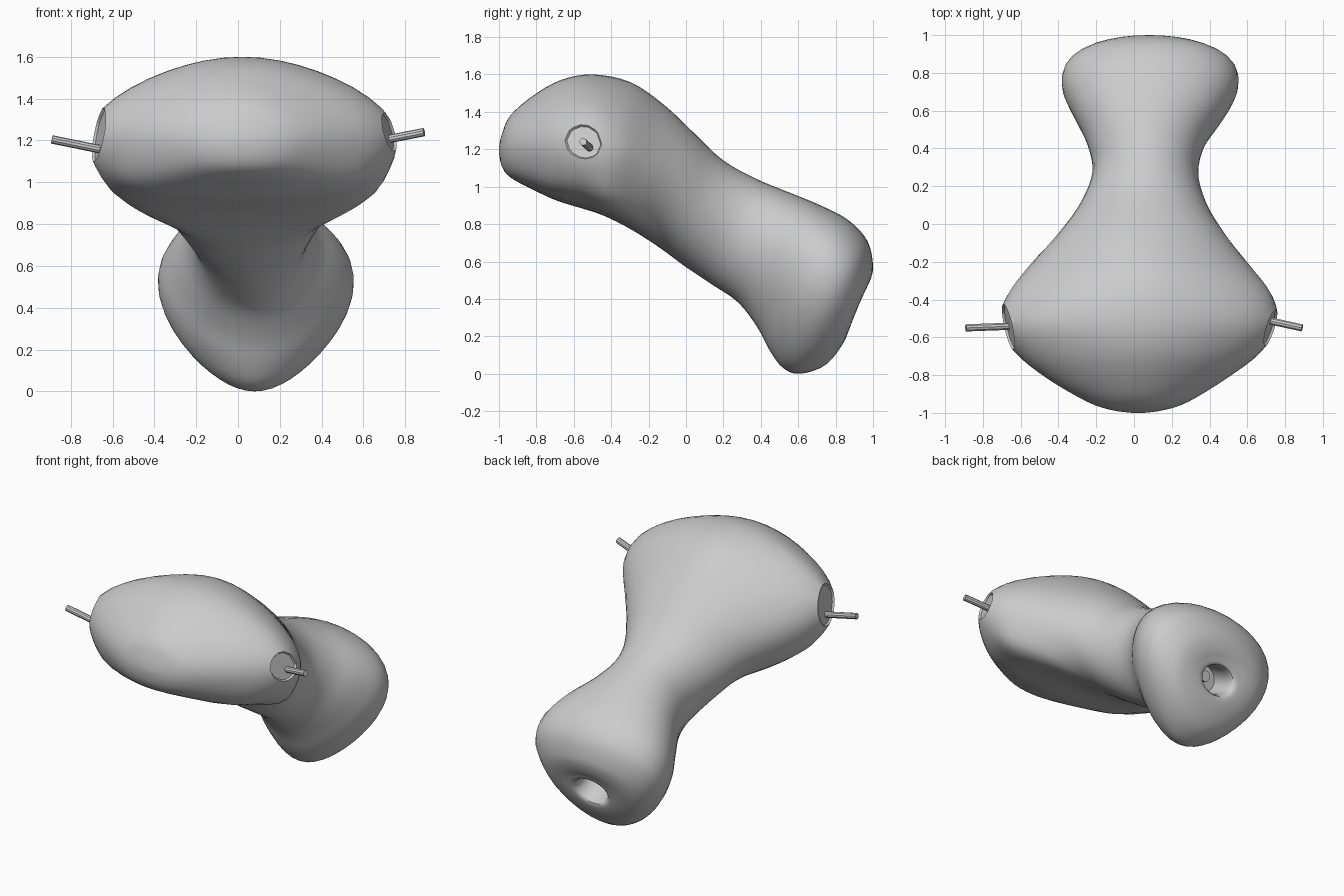
import bpy, bmesh, math
from mathutils import Vector

if "Cube" in bpy.data.objects:
    bpy.data.objects.remove(bpy.data.objects["Cube"])

SEG, SUB = 40, 4

# upper point (y, z), lower point (y, z), centre x, half width, skew (+ wide on top, - wide below)
STATIONS = [
    (-1.00, 1.21, -1.00, 1.18, 0.02, 0.03, 0.0),
    (-0.985, 1.28, -0.985, 1.11, 0.02, 0.14, 0.0),
    (-0.94, 1.38, -0.94, 1.05, 0.02, 0.27, -0.05),
    (-0.82, 1.485, -0.82, 0.985, 0.015, 0.47, -0.1),
    (-0.67, 1.57, -0.69, 0.925, 0.02, 0.645, -0.11),
    (-0.50, 1.60, -0.56, 0.885, 0.02, 0.735, -0.1),
    (-0.30, 1.56, -0.44, 0.845, 0.03, 0.695, -0.14),
    (-0.12, 1.44, -0.30, 0.775, 0.03, 0.575, -0.12),
    (0.04, 1.29, -0.15, 0.68, 0.04, 0.44, -0.02),
    (0.20, 1.14, 0.00, 0.57, 0.05, 0.335, 0.0),
    (0.38, 1.04, 0.15, 0.47, 0.06, 0.28, 0.05),
    (0.55, 0.97, 0.28, 0.38, 0.065, 0.31, 0.15),
    (0.72, 0.90, 0.38, 0.25, 0.08, 0.39, 0.25),
    (0.87, 0.82, 0.45, 0.12, 0.085, 0.445, 0.3),
    (0.97, 0.71, 0.52, 0.03, 0.085, 0.435, 0.33),
    (1.00, 0.58, 0.61, 0.00, 0.08, 0.37, 0.3),
    (0.985, 0.50, 0.75, 0.05, 0.08, 0.29, 0.2),
    (0.95, 0.44, 0.855, 0.19, 0.08, 0.17, 0.1),
    (0.91, 0.41, 0.835, 0.25, 0.08, 0.11, 0.0),
    (0.75, 0.50, 0.67, 0.33, 0.08, 0.12, 0.0),
]


def catmull(a, b, c, d, t):
    return [0.5 * (2*q + (r - p)*t + (2*p - 5*q + 4*r - s)*t*t + (3*q - p - 3*r + s)*t**3)
            for p, q, r, s in zip(a, b, c, d)]


def make_object(name, bm):
    bmesh.ops.recalc_face_normals(bm, faces=bm.faces)
    me = bpy.data.meshes.new(name)
    bm.to_mesh(me)
    bm.free()
    ob = bpy.data.objects.new(name, me)
    bpy.context.collection.objects.link(ob)
    bpy.ops.object.select_all(action='DESELECT')
    ob.select_set(True)
    bpy.context.view_layer.objects.active = ob
    bpy.ops.object.shade_smooth_by_angle(angle=math.radians(35))
    return ob


def rod(name, start, end, radius):
    start, end = Vector(start), Vector(end)
    bm = bmesh.new()
    bmesh.ops.create_cone(bm, cap_ends=True, segments=10, radius1=radius,
                          radius2=radius, depth=(end - start).length)
    rot = (end - start).to_track_quat('Z', 'Y').to_matrix()
    for v in bm.verts:
        v.co = rot @ v.co + (start + end) / 2
    return make_object(name, bm)


# torso: smooth loft through the stations
rows = []
last = len(STATIONS) - 1
for i in range(last):
    nbr = [STATIONS[min(max(j, 0), last)] for j in (i - 1, i, i + 1, i + 2)]
    rows += [catmull(*nbr, k / SUB) for k in range(SUB)]
rows.append(STATIONS[-1])

bm = bmesh.new()
rings = []
for ty, tz, by, bz, cx, hw, skew in rows:
    top, low = Vector((cx, ty, tz)), Vector((cx, by, bz))
    mid, half = (top + low) / 2, (top - low) / 2
    ring = []
    for k in range(SEG):
        a = 2 * math.pi * k / SEG
        s, c = math.sin(a), math.cos(a)
        # chest sections are fuller underneath and slightly pinched on top
        chest = max(-skew, 0) * (5 * s**4 if s < 0 else -1.3 * s * s)
        width = hw * c * (1 + skew * s + chest)
        ring.append(bm.verts.new(mid + half * s + Vector((width, 0, 0))))
    rings.append(ring)
for r0, r1 in zip(rings, rings[1:]):
    for k in range(SEG):
        n = (k + 1) % SEG
        bm.faces.new((r0[k], r0[n], r1[n], r1[k]))
bm.faces.new(rings[0])
bm.faces.new(rings[-1])
bmesh.ops.recalc_face_normals(bm, faces=bm.faces)

# arm openings: slice off the shoulder tips and cap them with a recessed disc
for point, normal in (((-0.68, -0.51, 1.18), (-1, -0.2, 0.17)),
                      ((0.722, -0.56, 1.23), (1, -0.28, 0.24))):
    cut = bmesh.ops.bisect_plane(bm, geom=bm.verts[:] + bm.edges[:] + bm.faces[:],
                                 plane_co=point, plane_no=normal, clear_outer=True)
    edges = [e for e in cut['geom_cut'] if isinstance(e, bmesh.types.BMEdge)]
    cap = bmesh.ops.contextual_create(bm, geom=edges)['faces']
    bmesh.ops.recalc_face_normals(bm, faces=bm.faces)
    bmesh.ops.inset_region(bm, faces=cap, thickness=0.008, depth=-0.012)
make_object("torso", bm)

# rods standing out of the arm openings and inside the rear opening
rod("left_arm_rod", (-0.62, -0.54, 1.15), (-0.89, -0.55, 1.205), 0.02)
rod("right_arm_rod", (0.66, -0.50, 1.195), (0.89, -0.55, 1.24), 0.02)
rod("rear_rod", (0.10, 0.70, 0.42), (0.10, 0.80, 0.38), 0.035)
